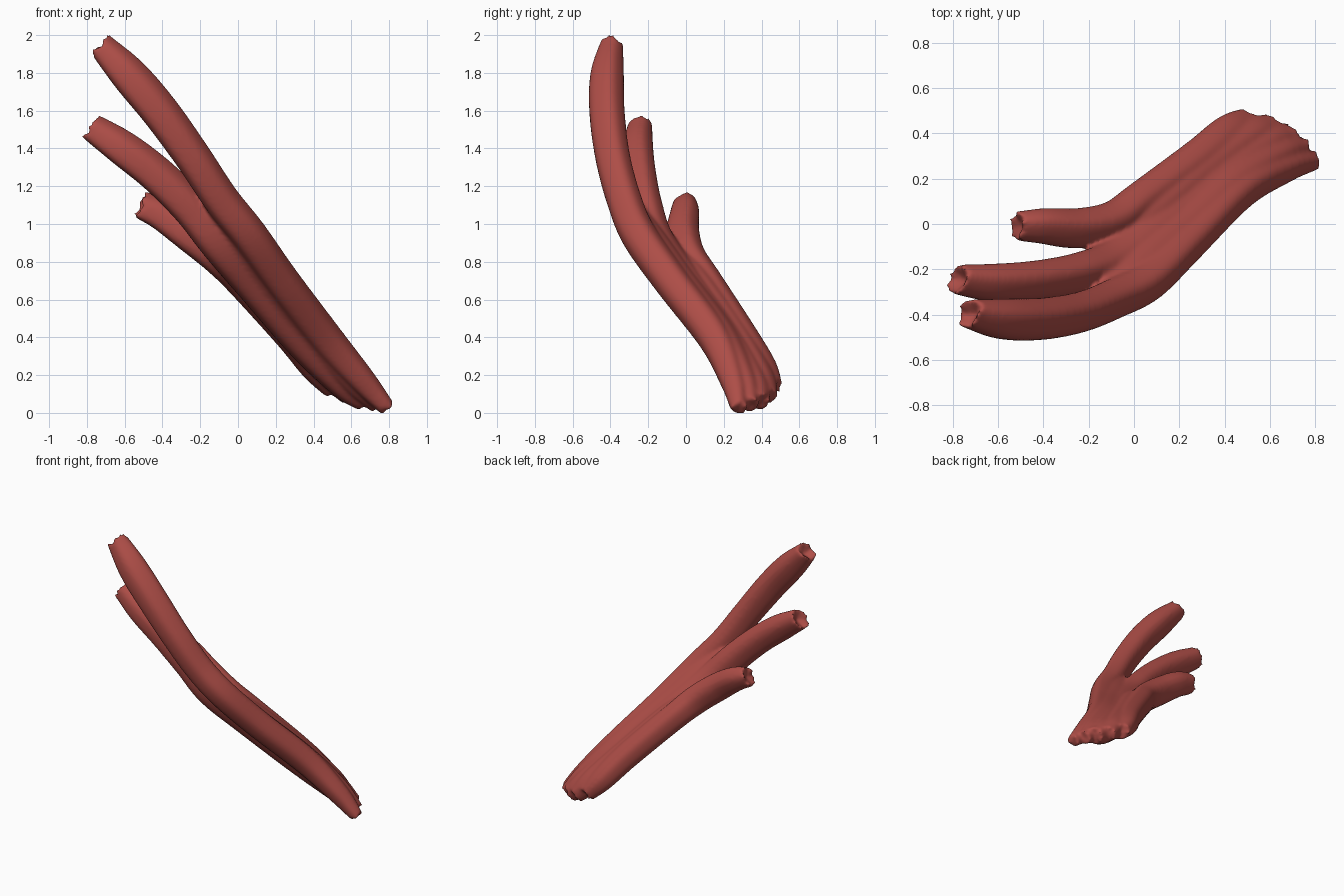
import bpy, bmesh, math, random
from mathutils import Vector

random.seed(4)
cube = bpy.data.objects.get("Cube")
if cube:
    bpy.data.objects.remove(cube)

# Single muscle red
red = bpy.data.materials.new("muscle red")
red.use_nodes = True
colour = (0.42, 0.075, 0.063, 1)
red.diffuse_color = colour
red.node_tree.nodes["Principled BSDF"].inputs["Base Color"].default_value = colour

SIDES, STEPS = 24, 8
SHEET_NORMAL = Vector((0.53, 0.47, 0.70))


def spline(points):
    """Smooth path through (x, y, z, radius) points."""
    pts = [Vector(p) for p in points]
    pts = [2 * pts[0] - pts[1]] + pts + [2 * pts[-1] - pts[-2]]
    out = []
    for a, b, c, d in zip(pts, pts[1:], pts[2:], pts[3:]):
        for i in range(STEPS):
            t = i / STEPS
            out.append(b + (c - a) * t / 2 + (2 * a - 5 * b + 4 * c - d) * t * t / 2
                       + (3 * b - a - 3 * c + d) * t ** 3 / 2)
    return out + [pts[-2]]


def add_strand(bm, points, flat_top, flat_base):
    """Sweep a faintly ridged oval along the path, hollow at the top end."""
    path = spline(points)
    last = len(path) - 1
    rings = []
    for i, p in enumerate(path):
        tangent = (path[min(i + 1, last)] - path[max(i - 1, 0)]).to_3d().normalized()
        side = tangent.cross(SHEET_NORMAL).normalized()
        up = side.cross(tangent)
        flat = flat_top + (flat_base - flat_top) * i / last
        ring = []
        for k in range(SIDES):
            a = math.tau * k / SIDES
            r = p[3] * (1 + 0.03 * math.cos(5 * a))
            v = p.to_3d() + side * r * math.cos(a) + up * r * flat * math.sin(a)
            if i in (0, last):
                v += tangent * random.uniform(-0.02, 0.02)
            ring.append(bm.verts.new(v))
        rings.append(ring)
    for lower, upper in zip(rings, rings[1:]):
        for k in range(SIDES):
            n = (k + 1) % SIDES
            bm.faces.new((lower[k], lower[n], upper[n], upper[k]))
    for ring, inner in ((rings[0], path[2]), (rings[-1], path[-1])):
        hollow = bm.verts.new(inner.to_3d())
        for k in range(SIDES):
            bm.faces.new((ring[k], ring[(k + 1) % SIDES], hollow))


# Three heads that fuse into one flat trunk
long_head = [
    (-0.73, -0.395, 1.95, 0.06), (-0.575, -0.42, 1.785, 0.086), (-0.41, -0.42, 1.59, 0.09),
    (-0.24, -0.39, 1.355, 0.088), (-0.09, -0.33, 1.13, 0.088), (0.06, -0.25, 0.94, 0.09),
    (0.23, -0.08, 0.70, 0.09), (0.46, 0.15, 0.40, 0.088), (0.66, 0.25, 0.17, 0.07),
    (0.79, 0.28, 0.025, 0.045)]
middle_head = [
    (-0.78, -0.245, 1.515, 0.062), (-0.61, -0.26, 1.40, 0.08), (-0.43, -0.25, 1.26, 0.085),
    (-0.25, -0.22, 1.085, 0.09), (-0.095, -0.165, 0.90, 0.098), (0.10, -0.01, 0.675, 0.1),
    (0.355, 0.205, 0.38, 0.1), (0.565, 0.345, 0.16, 0.085), (0.68, 0.385, 0.06, 0.06)]
short_head = [
    (-0.515, -0.01, 1.10, 0.06), (-0.40, -0.01, 1.05, 0.074), (-0.25, -0.02, 0.945, 0.085),
    (-0.10, 0.01, 0.825, 0.088), (0.03, 0.105, 0.69, 0.085), (0.28, 0.29, 0.41, 0.085),
    (0.41, 0.40, 0.24, 0.08), (0.50, 0.455, 0.13, 0.06)]

# Flesh filling the grooves between neighbouring heads
front_web = [
    (-0.15, -0.27, 1.09, 0.045), (0.0, -0.19, 0.92, 0.08), (0.18, -0.035, 0.69, 0.09),
    (0.42, 0.18, 0.40, 0.092), (0.62, 0.30, 0.17, 0.08), (0.74, 0.34, 0.045, 0.05)]
rear_web = [
    (-0.12, -0.07, 0.88, 0.05), (0.07, 0.055, 0.69, 0.085), (0.32, 0.255, 0.40, 0.09),
    (0.50, 0.38, 0.20, 0.08), (0.60, 0.43, 0.085, 0.058)]

bm = bmesh.new()
add_strand(bm, long_head, 1.2, 1.0)
add_strand(bm, middle_head, 1.25, 1.05)
add_strand(bm, short_head, 1.3, 0.95)
add_strand(bm, front_web, 1.0, 1.0)
add_strand(bm, rear_web, 1.0, 1.0)
bmesh.ops.recalc_face_normals(bm, faces=bm.faces)
for face in bm.faces:
    face.smooth = True
mesh = bpy.data.meshes.new("three_headed_muscle")
bm.to_mesh(mesh)
bm.free()
mesh.materials.append(red)
muscle = bpy.data.objects.new("three_headed_muscle", mesh)
bpy.context.collection.objects.link(muscle)

# Fuse the strands and soften the seams
remesh = muscle.modifiers.new("fuse", 'REMESH')
remesh.mode = 'VOXEL'
remesh.voxel_size = 0.011
remesh.use_smooth_shade = True
soften = muscle.modifiers.new("soften", 'SMOOTH')
soften.factor = 0.5
soften.iterations = 8
